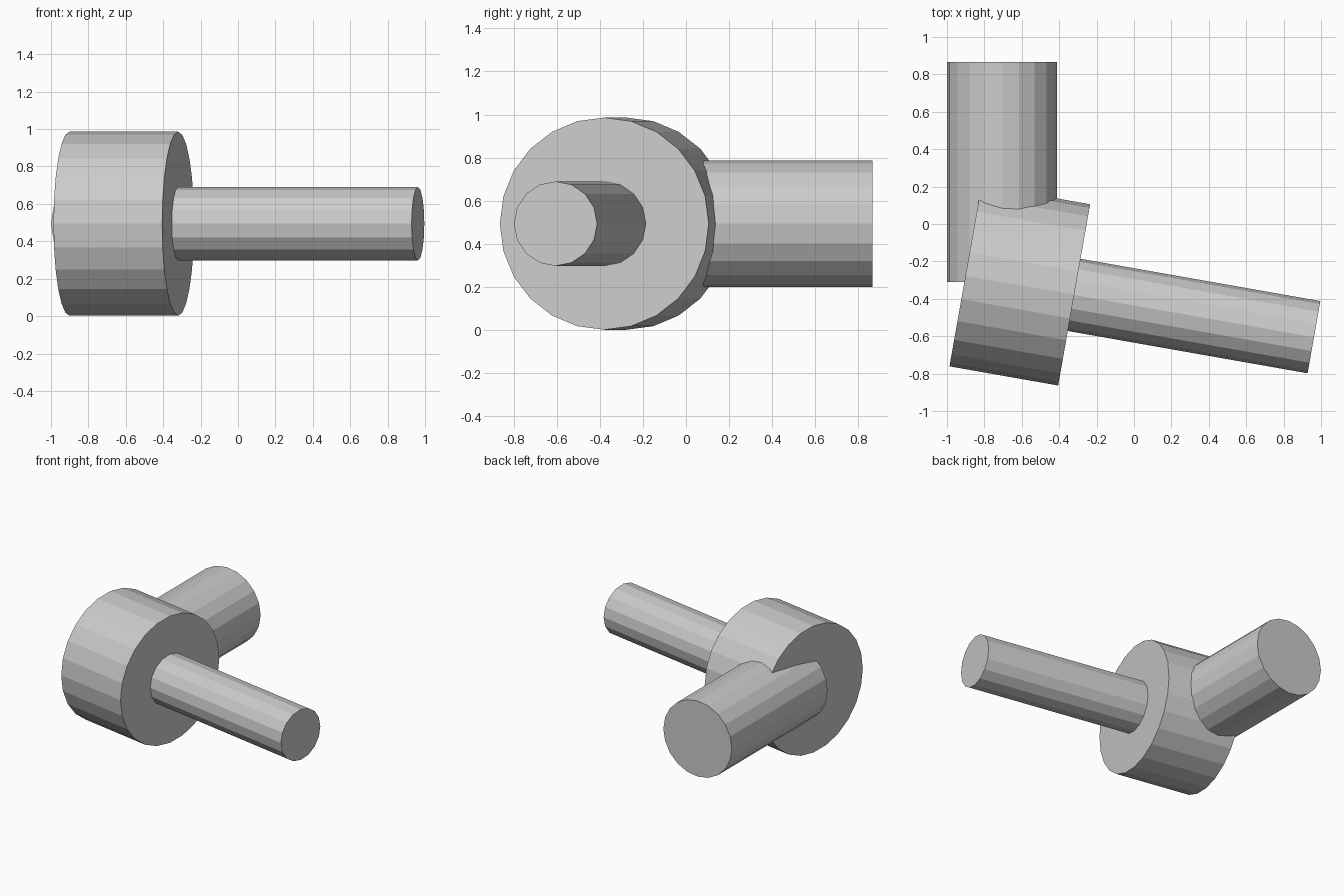
import bpy
from math import radians, sin, cos
from mathutils import Vector

if "Cube" in bpy.data.objects:
    bpy.data.objects.remove(bpy.data.objects["Cube"])

MID_Z = 0.494


def cylinder_between(name, start, end, radius, sides):
    """Flat-faced cylinder with its end caps centred on two points."""
    a, b = Vector(start), Vector(end)
    axis = b - a
    bpy.ops.mesh.primitive_cylinder_add(
        vertices=sides, radius=radius, depth=axis.length, location=(a + b) / 2)
    obj = bpy.context.object
    obj.name = name
    # local z lies along the axis, local y stays upright
    obj.rotation_euler = axis.to_track_quat('Z', 'Y').to_euler()
    return obj


# Drum and rod share a level axis, turned ten degrees clockwise in plan
axis = Vector((cos(radians(-10)), sin(radians(-10)), 0))
drum_face = Vector((-0.32, -0.379, MID_Z))

cylinder_between("drum", drum_face - axis * 0.59, drum_face, 0.492, 24)
cylinder_between("rod", drum_face - axis * 0.1, drum_face + axis * 1.302, 0.196, 16)

# Side tube runs straight back and is partly sunk into the drum
cylinder_between("side_tube", (-0.706, -0.31, MID_Z), (-0.706, 0.866, MID_Z), 0.294, 20)
